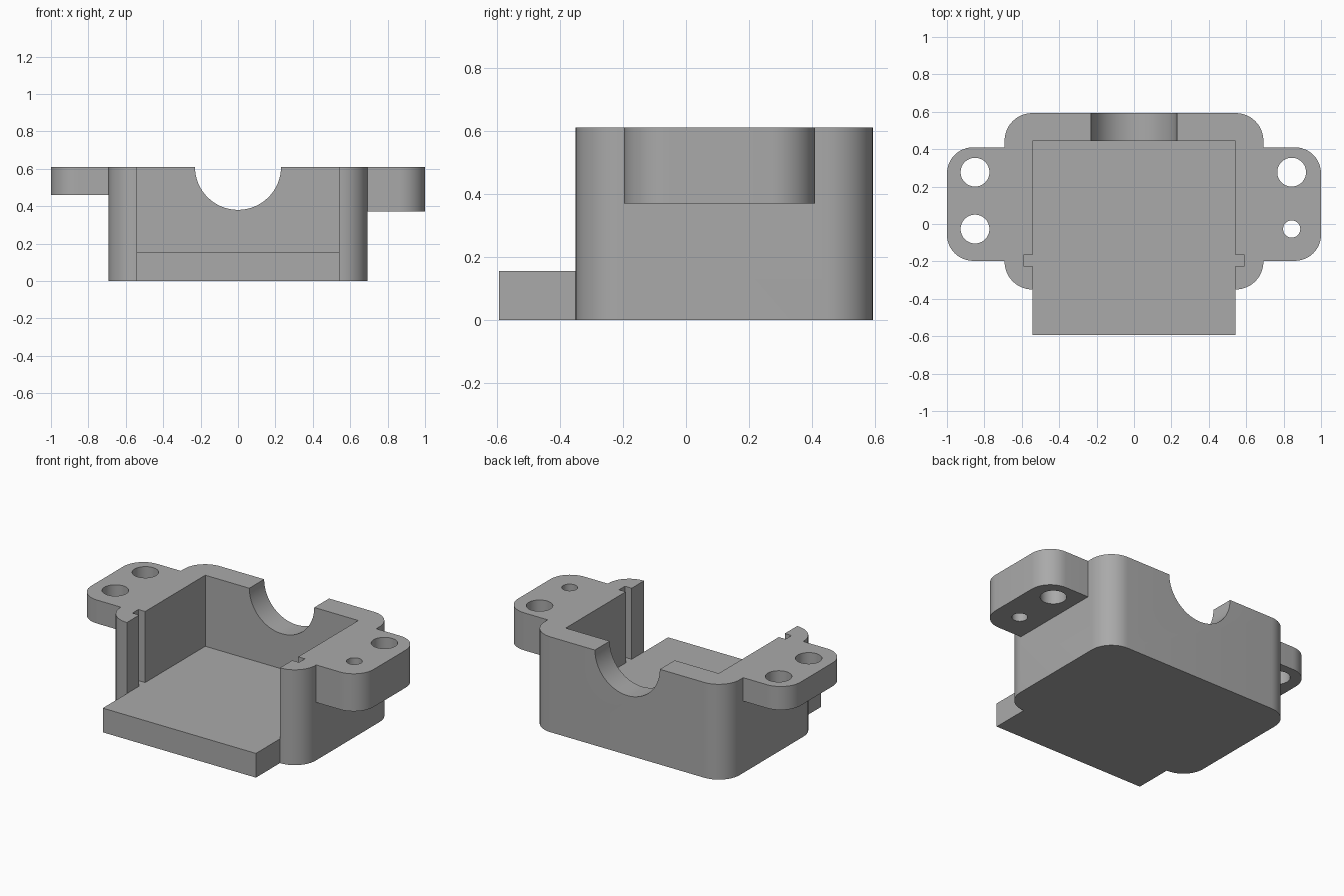
import bpy
import bmesh
from math import cos, sin, pi, radians

cube = bpy.data.objects.get("Cube")
if cube:
    bpy.data.objects.remove(cube, do_unlink=True)

TOP, FLOOR, WALL_X, INNER_X = 0.61, 0.155, 0.692, 0.542
BACK, INNER_BACK, FRONT, LIP_FRONT = 0.593, 0.443, -0.35, -0.593
OVER = 0.1  # how far cutters reach past the surface

grey = bpy.data.materials.new("grey plastic")
grey.use_nodes = True
colour = (0.4, 0.4, 0.4, 1)
grey.diffuse_color = colour
grey.node_tree.nodes["Principled BSDF"].inputs["Base Color"].default_value = colour


def prism(name, outline, z0, z1):
    """Upright prism from a counter-clockwise outline."""
    bm = bmesh.new()
    base = bm.faces.new([bm.verts.new((x, y, z0)) for x, y in outline])
    top = bmesh.ops.extrude_face_region(bm, geom=[base])["geom"]
    bmesh.ops.translate(bm, vec=(0, 0, z1 - z0),
                        verts=[v for v in top if isinstance(v, bmesh.types.BMVert)])
    bmesh.ops.recalc_face_normals(bm, faces=bm.faces)
    mesh = bpy.data.meshes.new(name)
    bm.to_mesh(mesh)
    bm.free()
    mesh.materials.append(grey)
    obj = bpy.data.objects.new(name, mesh)
    bpy.context.collection.objects.link(obj)
    return obj


def rounded(x0, x1, y0, y1, r, steps=12):
    """Rectangle outline with rounded corners."""
    corners = [(x1 - r, y1 - r), (x0 + r, y1 - r), (x0 + r, y0 + r), (x1 - r, y0 + r)]
    return [(cx + r * cos(a), cy + r * sin(a))
            for i, (cx, cy) in enumerate(corners)
            for a in [(i + k / steps) * pi / 2 for k in range(steps + 1)]]


def box(x0, x1, y0, y1):
    return [(x0, y0), (x1, y0), (x1, y1), (x0, y1)]


def circle(cx, cy, r, n=48):
    return [(cx + r * cos(2 * pi * i / n), cy + r * sin(2 * pi * i / n)) for i in range(n)]


def combine(target, tool, operation):
    """Apply a boolean and discard its tool."""
    tool.hide_render = True
    mod = target.modifiers.new(tool.name, "BOOLEAN")
    mod.object, mod.operation, mod.solver = tool, operation, "EXACT"
    bpy.context.view_layer.objects.active = target
    bpy.ops.object.modifier_apply(modifier=mod.name)
    bpy.data.objects.remove(tool, do_unlink=True)


# Rounded block with a mounting lug on each side
housing = prism("housing", rounded(-WALL_X, WALL_X, FRONT, BACK, 0.148), 0, TOP)
for side, bottom in ((-1, 0.46), (1, 0.37)):
    x0, x1 = sorted((side * 0.4, side))
    lug = prism("lug", rounded(x0, x1, -0.197, 0.41, 0.14), bottom, TOP)
    combine(housing, lug, "UNION")

# Open-fronted cavity
combine(housing, prism("cavity", box(-INNER_X, INNER_X, FRONT - OVER, INNER_BACK),
                       FLOOR, TOP + OVER), "DIFFERENCE")

# Floor lip projecting from the front
combine(housing, prism("floor_lip", box(-INNER_X, INNER_X, LIP_FRONT, 0), 0, FLOOR), "UNION")

# Panel slots in the side walls
for side in (-1, 1):
    x0, x1 = sorted((side * 0.5, side * 0.59))
    combine(housing, prism("slot", box(x0, x1, -0.225, -0.165), FLOOR, TOP + OVER), "DIFFERENCE")

# Screw holes through the lugs
for x, y, r in ((-0.85, 0.277, 0.077), (-0.85, -0.027, 0.077),
                (0.843, 0.277, 0.077), (0.843, -0.027, 0.046)):
    combine(housing, prism("screw_hole", circle(x, y, r), 0.2, TOP + OVER), "DIFFERENCE")

# Half-round shaft notch in the back wall
notch = prism("shaft_notch", circle(0, 0, 0.23, 64), INNER_BACK - OVER, BACK + OVER)
notch.rotation_euler.x = -pi / 2
notch.location.z = TOP
bpy.context.view_layer.update()
combine(housing, notch, "DIFFERENCE")

# Smooth the curved walls, keep the edges crisp
bpy.ops.object.select_all(action="DESELECT")
housing.select_set(True)
bpy.context.view_layer.objects.active = housing
bpy.ops.object.shade_smooth_by_angle(angle=radians(30))
